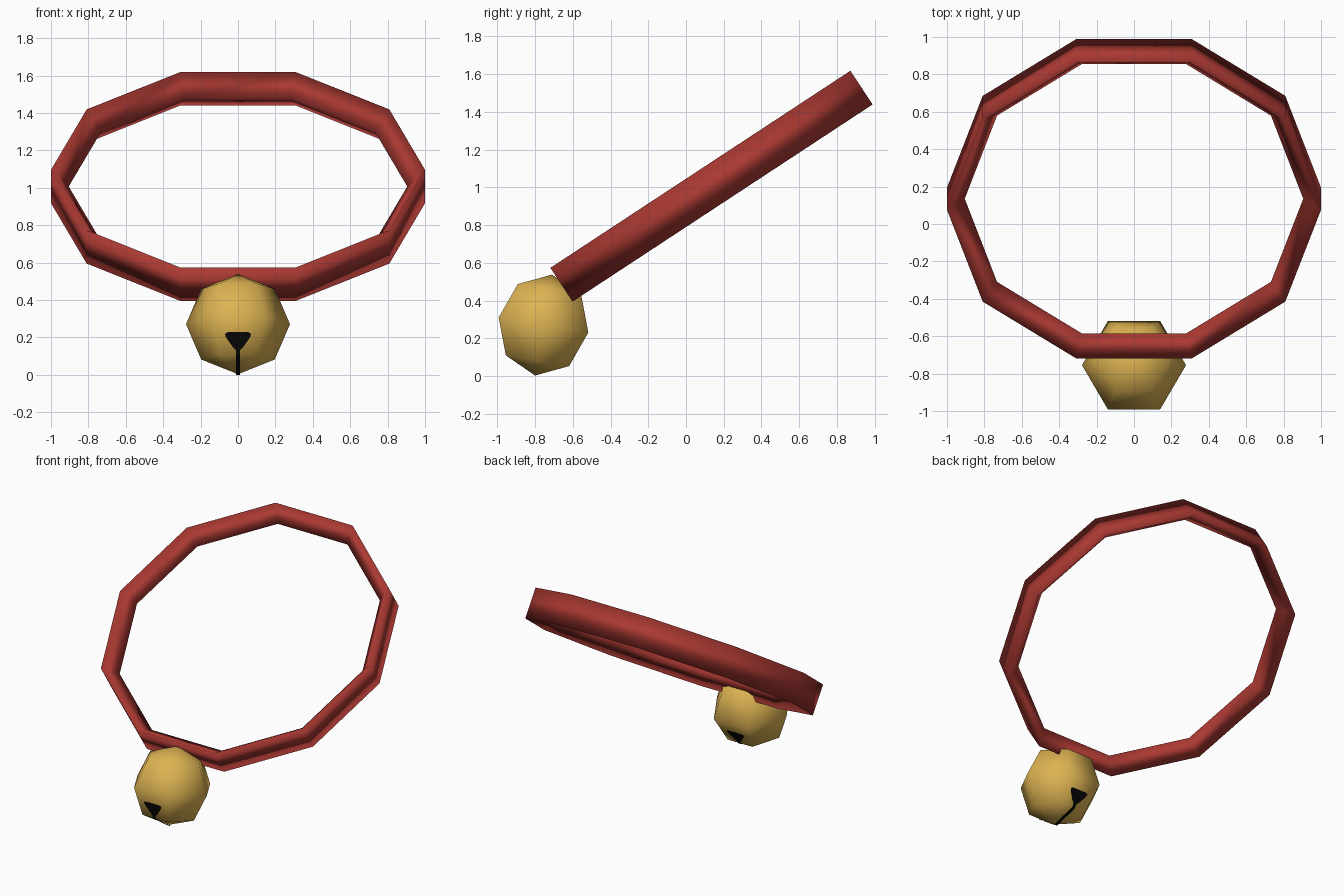
import bpy, bmesh
from math import sin, cos, pi, radians

if "Cube" in bpy.data.objects:
    bpy.data.objects.remove(bpy.data.objects["Cube"])


def material(name, rgb):
    m = bpy.data.materials.new(name)
    m.diffuse_color = (*rgb, 1)
    m.use_nodes = True
    m.node_tree.nodes["Principled BSDF"].inputs["Base Color"].default_value = m.diffuse_color
    return m


RED = material("collar red", (0.40, 0.040, 0.032))
GOLD = material("bell gold", (0.72, 0.45, 0.085))
BLACK = material("slot black", (0.002, 0.002, 0.002))


def finish(bm, name, mat, loc, tilt, smooth):
    bmesh.ops.remove_doubles(bm, verts=bm.verts, dist=1e-5)
    if smooth:
        bmesh.ops.recalc_face_normals(bm, faces=bm.faces)
    me = bpy.data.meshes.new(name)
    for f in bm.faces:
        f.smooth = smooth
    bm.to_mesh(me)
    bm.free()
    me.materials.append(mat)
    ob = bpy.data.objects.new(name, me)
    ob.location = loc
    ob.rotation_euler = (radians(tilt), 0, 0)
    bpy.context.collection.objects.link(ob)
    return ob


def lathe(name, profile, sides, closed, mat, loc, tilt):
    """Revolve (radius, height) points around local z."""
    bm = bmesh.new()
    rings = [[bm.verts.new((r * cos(2 * pi * i / sides), r * sin(2 * pi * i / sides), z))
              for i in range(sides)] for r, z in profile]
    n = len(rings)
    for k in range(n if closed else n - 1):
        a, b = rings[k], rings[(k + 1) % n]
        for i in range(sides):
            j = (i + 1) % sides
            bm.faces.new((a[i], a[j], b[j], b[i]))
    bmesh.ops.dissolve_degenerate(bm, dist=1e-5, edges=bm.edges)
    return finish(bm, name, mat, loc, tilt, True)


# Tilted ten-sided collar with a ridge on the inside
lathe("collar", [(1.0, -0.107), (1.0, 0.107), (0.905, 0.0)], 10, True,
      RED, (0, 0.135, 1.007), 33.3)

# Six-sided round bell
BELL_LOC, BELL_TILT = (0, -0.755, 0.271), -9.5
R, H = 0.278, 0.271
lathe("bell", [(R * cos(a), H * sin(a)) for a in (k * pi / 4 for k in range(-2, 3))],
      6, False, GOLD, BELL_LOC, BELL_TILT)

# Keyhole slot: strip of (half width, position down the bell) on front and back;
# position 0 is the equator, 1 the lower edge loop, 2 the bottom pole
A = R * cos(pi / 6)
SLOT = [(0.055, 0.41), (0.07, 0.45), (0.066, 0.53), (0.028, 0.80), (0.012, 0.88),
        (0.012, 1.0), (0.012, 2.0)]


def on_bell(t):
    stops = [(A, 0), (A * cos(pi / 4), -H * sin(pi / 4)), (0, -H)]
    k = min(int(t), 1)
    f = t - k
    return [1.015 * (p + (q - p) * f) for p, q in zip(stops[k], stops[k + 1])]


for name, side in (("front_slot", -1), ("back_slot", 1)):
    bm = bmesh.new()
    rows = []
    for w, t in SLOT:
        y, z = on_bell(t)
        rows.append([bm.verts.new((x * -side, y * side, z)) for x in (-w, w)])
    for a, b in zip(rows, rows[1:]):
        bm.faces.new((a[0], b[0], b[1], a[1]))
    finish(bm, name, BLACK, BELL_LOC, BELL_TILT, False)
